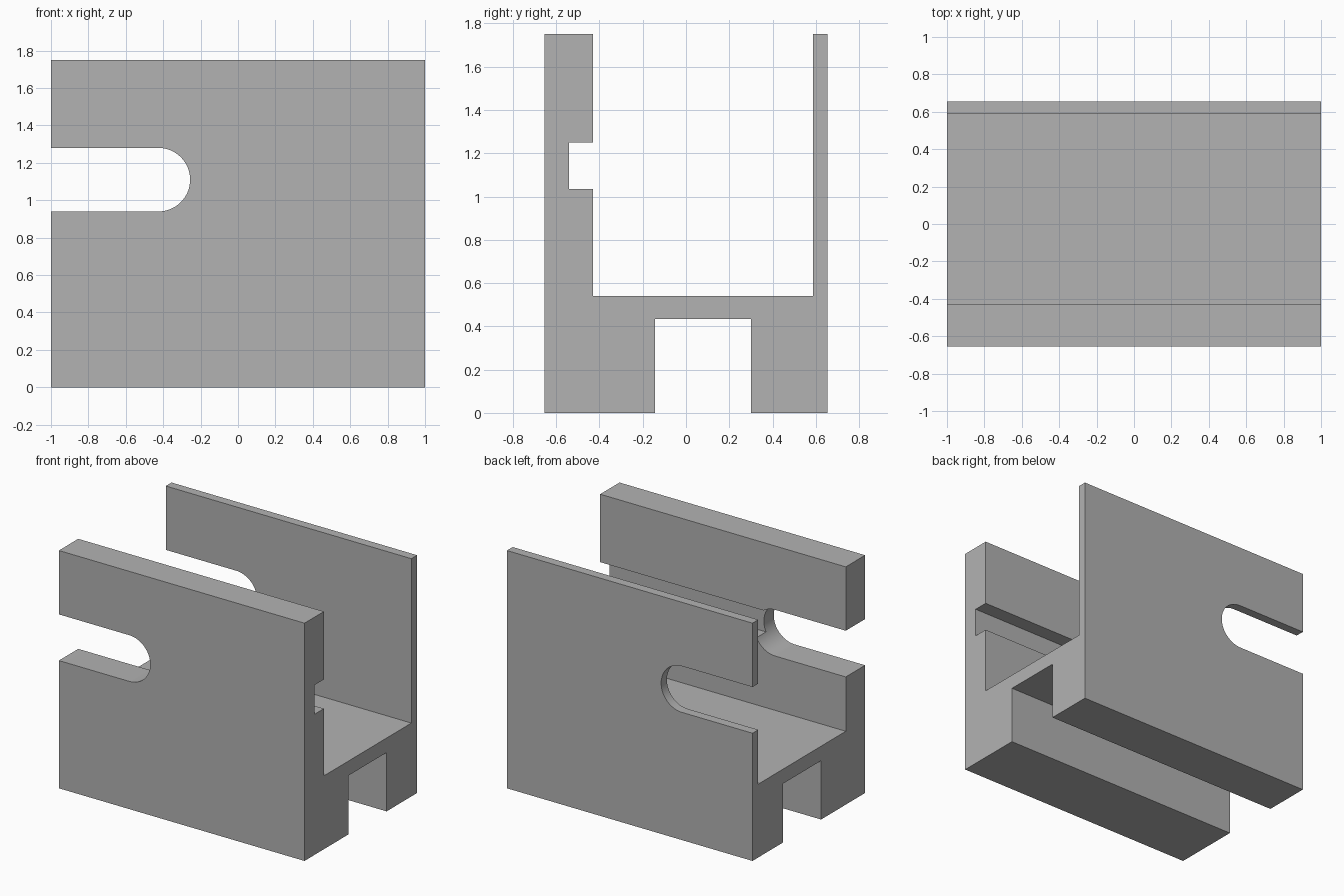
import bpy, bmesh, math
from mathutils import Vector

cube = bpy.data.objects.get("Cube")
if cube:
    bpy.data.objects.remove(cube, do_unlink=True)

grey = bpy.data.materials.new("plain grey")
grey.use_nodes = True
colour = (0.448, 0.448, 0.448, 1)
grey.diffuse_color = colour
grey.node_tree.nodes["Principled BSDF"].inputs["Base Color"].default_value = colour


def prism(name, points, direction):
    """Extrude a closed outline along a direction."""
    bm = bmesh.new()
    face = bm.faces.new([bm.verts.new(p) for p in points])
    new = bmesh.ops.extrude_face_region(bm, geom=[face])["geom"]
    verts = [v for v in new if isinstance(v, bmesh.types.BMVert)]
    bmesh.ops.translate(bm, verts=verts, vec=Vector(direction))
    bmesh.ops.recalc_face_normals(bm, faces=bm.faces)
    mesh = bpy.data.meshes.new(name)
    bm.to_mesh(mesh)
    bm.free()
    mesh.materials.append(grey)
    obj = bpy.data.objects.new(name, mesh)
    bpy.context.collection.objects.link(obj)
    return obj


# Channel body: two feet, floor, thick grooved front wall, thin back wall
front, back, top = -0.655, 0.655, 1.75
wall_in, back_in, floor = -0.43, 0.588, 0.54
groove, groove_low, groove_high = -0.54, 1.035, 1.25
foot_a, foot_b, recess = -0.143, 0.3, 0.433
outline = [
    (front, 0), (foot_a, 0), (foot_a, recess), (foot_b, recess), (foot_b, 0),
    (back, 0), (back, top), (back_in, top), (back_in, floor), (wall_in, floor),
    (wall_in, groove_low), (groove, groove_low), (groove, groove_high),
    (wall_in, groove_high), (wall_in, top), (front, top),
]
body = prism("channel_body", [(-1, y, z) for y, z in outline], (2, 0, 0))

# Round-ended slot, open at the model's right, through both walls
radius, cx, cz, steps = 0.17, -0.426, 1.11, 32
slot = [(-1.2, -1, cz - radius)]
for i in range(steps + 1):
    a = math.pi * (i / steps - 0.5)
    slot.append((cx + radius * math.cos(a), -1, cz + radius * math.sin(a)))
slot.append((-1.2, -1, cz + radius))
cutter = prism("slot_cutter", slot, (0, 2, 0))
cutter.hide_render = True

cut = body.modifiers.new("slot", "BOOLEAN")
cut.operation = "DIFFERENCE"
cut.solver = "EXACT"
cut.object = cutter
bpy.ops.object.select_all(action="DESELECT")
bpy.context.view_layer.objects.active = body
body.select_set(True)
bpy.ops.object.modifier_apply(modifier=cut.name)
bpy.data.objects.remove(cutter, do_unlink=True)

# Smooth slot ends, crisp edges
bpy.ops.object.shade_smooth_by_angle(angle=math.radians(30))
